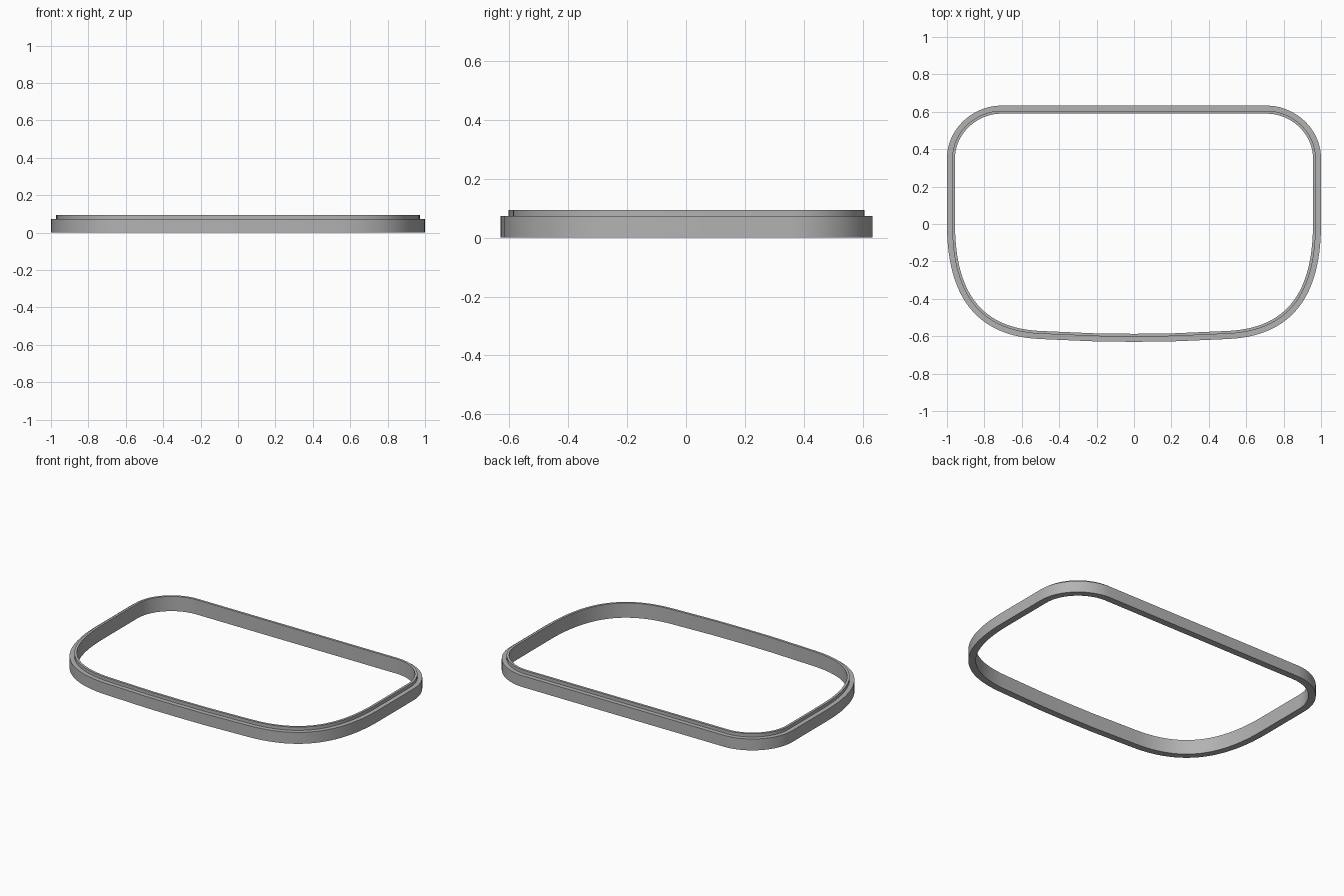
import bpy, bmesh
from mathutils import Vector
from mathutils.geometry import interpolate_bezier

cube = bpy.data.objects.get("Cube")
if cube:
    bpy.data.objects.remove(cube, do_unlink=True)

grey = bpy.data.materials.new("mid_grey")
grey.use_nodes = True
colour = (0.45, 0.45, 0.45, 1)
grey.diffuse_color = colour
grey.node_tree.nodes["Principled BSDF"].inputs["Base Color"].default_value = colour


def bezier(a, b, c, d, count):
    pts = interpolate_bezier(*[Vector((*p, 0)) for p in (a, b, c, d)], count)
    return [p.to_2d() for p in pts]


# Right half of the outline, from the middle of the back to the middle of the front
half = [Vector((0, 0.633))]
half += bezier((0.71, 0.633), (0.86, 0.633), (1, 0.51), (1, 0.35), 20)
half += bezier((1, 0.0), (1, -0.38), (0.85, -0.60), (0.5, -0.615), 28)
half += [Vector((0.2, -0.628)), Vector((0, -0.63))]
outline = half + [Vector((-p.x, p.y)) for p in reversed(half[1:-1])]


def inset(points, distance):
    """Move each point of the closed clockwise outline inwards along its mitre."""
    result = []
    for i, p in enumerate(points):
        before = (p - points[i - 1]).normalized()
        after = (points[(i + 1) % len(points)] - p).normalized()
        n1 = Vector((before.y, -before.x))
        n2 = Vector((after.y, -after.x))
        mitre = (n1 + n2).normalized()
        result.append(p + mitre * distance / mitre.dot(n1))
    return result


# Stepped wall section: (distance in from the outside, height)
section = [(0, 0), (0, 0.073), (0.028, 0.073), (0.028, 0.094), (0.043, 0.094), (0.043, 0)]

bm = bmesh.new()
rings = [[bm.verts.new((p.x, p.y, z)) for p in inset(outline, d)] for d, z in section]
for k, ring in enumerate(rings):
    following = rings[(k + 1) % len(rings)]
    for i in range(len(ring)):
        j = (i + 1) % len(ring)
        bm.faces.new((ring[i], ring[j], following[j], following[i]))
bmesh.ops.recalc_face_normals(bm, faces=bm.faces)

mesh = bpy.data.meshes.new("stepped_rim")
bm.to_mesh(mesh)
bm.free()
mesh.materials.append(grey)
rim = bpy.data.objects.new("stepped_rim", mesh)
bpy.context.collection.objects.link(rim)

# Smooth around the corners, sharp along the section edges
bpy.ops.object.select_all(action="DESELECT")
rim.select_set(True)
bpy.context.view_layer.objects.active = rim
bpy.ops.object.shade_smooth_by_angle()
